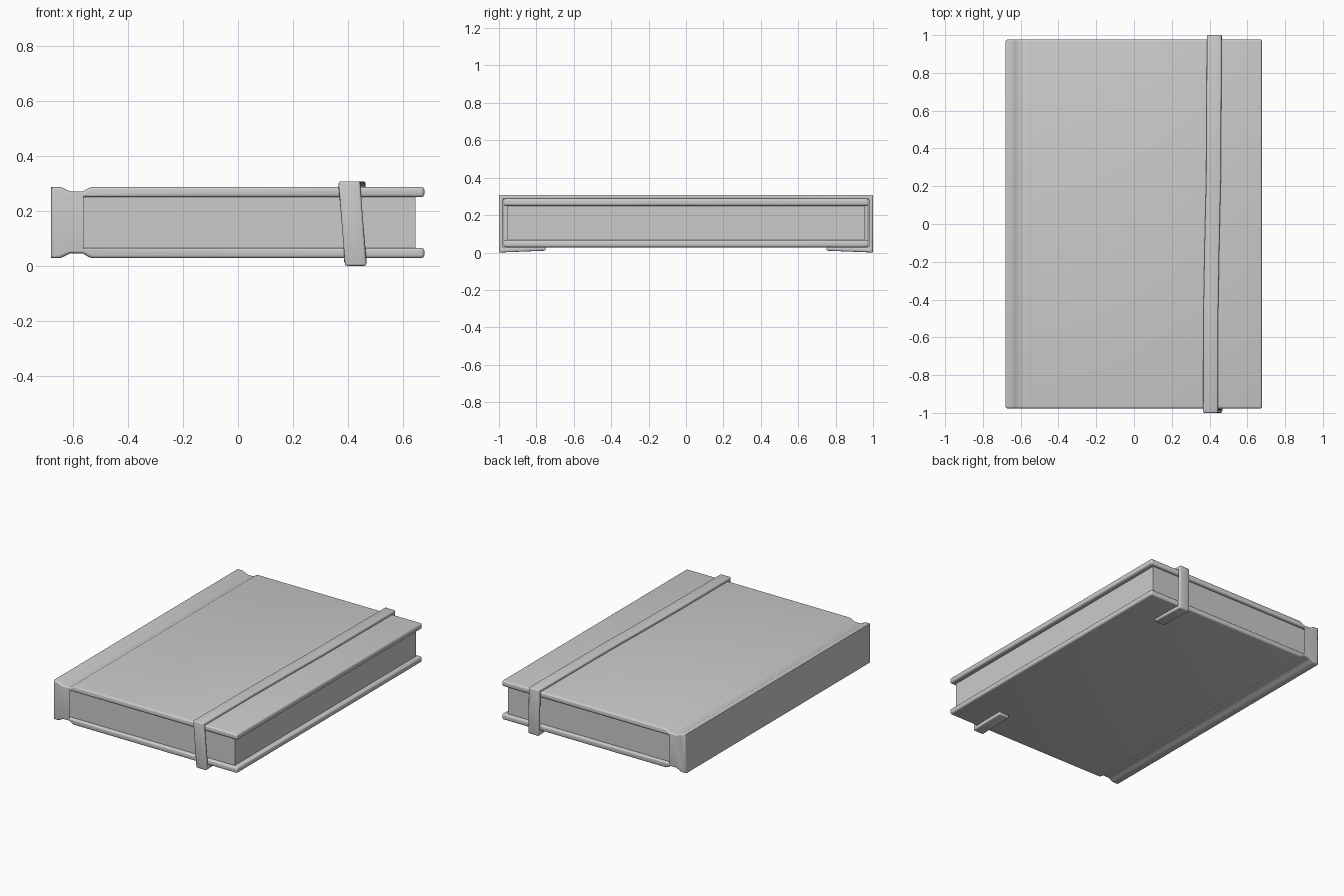
import bpy, bmesh, math

if "Cube" in bpy.data.objects:
    bpy.data.objects.remove(bpy.data.objects["Cube"])


def add_object(name, bm, smooth=True):
    bmesh.ops.recalc_face_normals(bm, faces=bm.faces)
    mesh = bpy.data.meshes.new(name)
    bm.to_mesh(mesh)
    bm.free()
    obj = bpy.data.objects.new(name, mesh)
    bpy.context.collection.objects.link(obj)
    if smooth:
        bpy.ops.object.select_all(action='DESELECT')
        obj.select_set(True)
        bpy.context.view_layer.objects.active = obj
        bpy.ops.object.shade_smooth_by_angle(angle=math.radians(35))
    return obj


# Cover: C-shaped profile with hinge grooves, mirrored about the mid height
MID = 0.158
upper = [(-0.64, 0.092), (0.678, 0.092), (0.678, 0.130), (-0.53, 0.130), (-0.545, 0.125),
         (-0.565, 0.112), (-0.61, 0.112), (-0.63, 0.122), (-0.647, 0.130), (-0.68, 0.130)]
profile = upper + [(x, -h) for x, h in reversed(upper)]
bm = bmesh.new()
verts = [bm.verts.new((x, -0.977, MID + h)) for x, h in profile]
face = bm.faces.new(verts)
ext = bmesh.ops.extrude_face_region(bm, geom=[face])["geom"]
bmesh.ops.translate(bm, vec=(0, 1.954, 0), verts=[g for g in ext if isinstance(g, bmesh.types.BMVert)])


def rounded(e):
    a, b = (v.co for v in e.verts)
    on_cap = abs(a.y - b.y) < 0.01
    fore_edge = min(a.x, b.x) > 0.6
    return on_cap or fore_edge


bmesh.ops.bevel(bm, geom=[e for e in bm.edges if rounded(e)], offset=0.012,
                segments=4, profile=0.5, affect='EDGES', clamp_overlap=True)
add_object("cover", bm)

# Page block
bm = bmesh.new()
bmesh.ops.create_cube(bm, size=1)
bmesh.ops.scale(bm, vec=(1.29, 1.91, 0.19), verts=bm.verts)
bmesh.ops.translate(bm, vec=(0.0, 0, MID), verts=bm.verts)
add_object("pages", bm, smooth=False)

# Elastic band: strip wrapped over the top and both ends, tucked under the back cover
# each station: centre x, outer (y, z), inner (y, z)
stations = [
    (0.425, (-0.75, 0.010), (-0.75, 0.032)),
    (0.427, (-0.90, 0.004), (-0.90, 0.030)),
    (0.428, (-1.0, 0.0), (-0.978, 0.026)),
    (0.405, (-1.0, 0.308), (-0.978, 0.286)),
    (0.407, (-0.45, 0.308), (-0.45, 0.286)),
    (0.413, (-0.1, 0.308), (-0.1, 0.286)),
    (0.421, (0.25, 0.308), (0.25, 0.286)),
    (0.425, (1.0, 0.308), (0.978, 0.286)),
    (0.428, (1.0, 0.0), (0.978, 0.026)),
    (0.427, (0.90, 0.004), (0.90, 0.030)),
    (0.425, (0.75, 0.010), (0.75, 0.032)),
]
HALF = 0.039
bm = bmesh.new()
rings = [[bm.verts.new((x + s * HALF, y, z)) for s, (y, z) in ((-1, o), (1, o), (1, i), (-1, i))]
         for x, o, i in stations]
for r, q in zip(rings, rings[1:]):
    for k in range(4):
        n = (k + 1) % 4
        bm.faces.new((r[k], r[n], q[n], q[k]))
bm.faces.new(rings[0])
bm.faces.new(rings[-1])
bmesh.ops.recalc_face_normals(bm, faces=bm.faces)
sharp = [e for e in bm.edges if e.calc_face_angle(0) > math.radians(40)]
bmesh.ops.bevel(bm, geom=sharp, offset=0.008, segments=3, profile=0.5,
                affect='EDGES', clamp_overlap=True)
add_object("elastic_band", bm)
